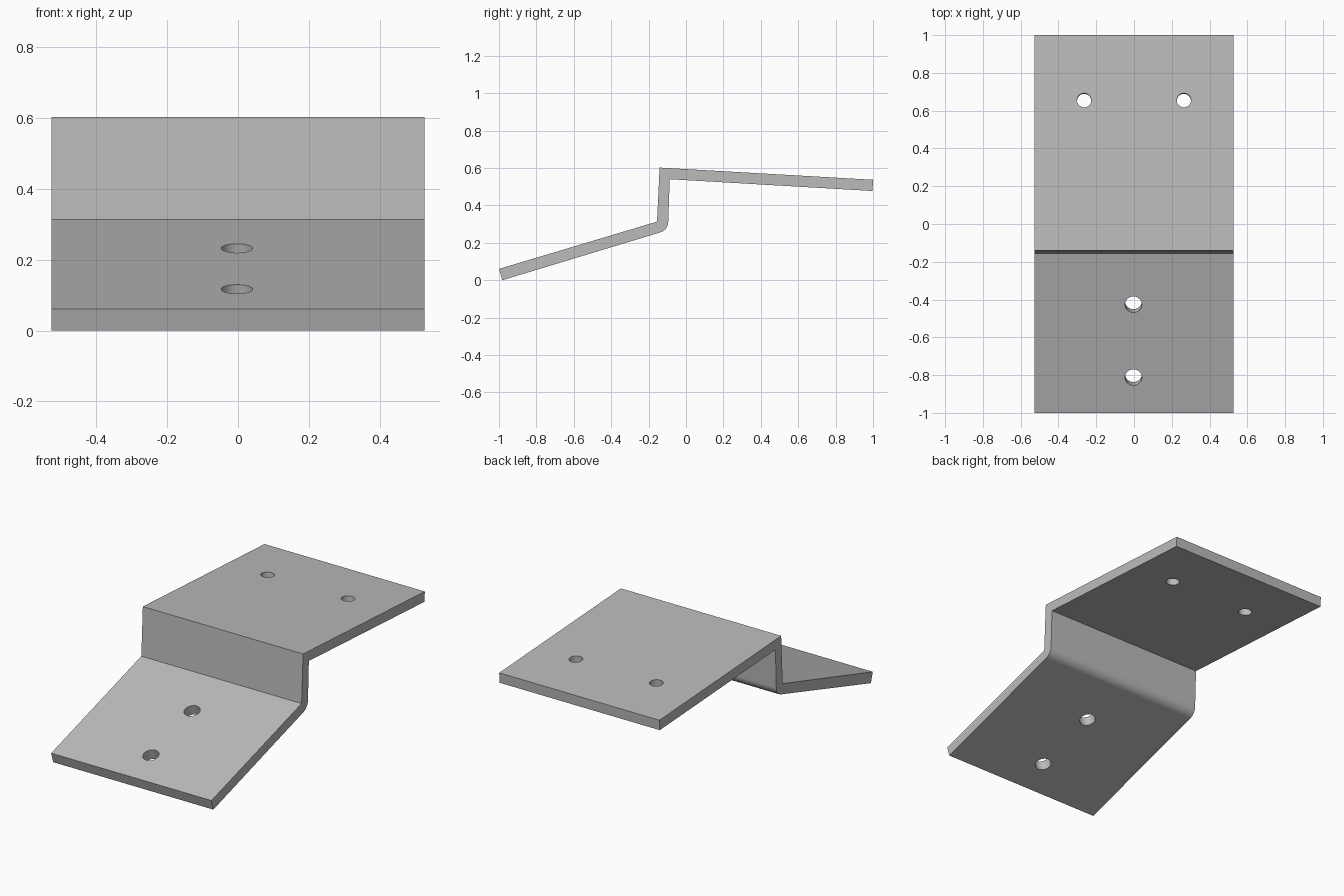
import bpy, bmesh, math
from mathutils import Vector, Matrix

cube = bpy.data.objects.get("Cube")
if cube:
    bpy.data.objects.remove(cube, do_unlink=True)

HALF_WIDTH = 0.526
THICK = 0.06

# Plain grey metal
grey = bpy.data.materials.new("grey_metal")
grey.use_nodes = True
colour = (0.5, 0.5, 0.5, 1)
grey.diffuse_color = colour
grey.node_tree.nodes["Principled BSDF"].inputs["Base Color"].default_value = colour

# Side profile (y, z): top line, then back along the underside
front_tip, step_foot = Vector((-1, 0.0605)), Vector((-0.155, 0.313))
step_top, rear_tip = Vector((-0.141, 0.602)), Vector((1, 0.537))
profile = [front_tip, step_foot, step_top, rear_tip,
           Vector((0.997, 0.477)), Vector((-0.087, 0.54))]

# Rounded outer bend under the foot of the step
slope = math.atan2(step_foot.y - front_tip.y, step_foot.x - front_tip.x)
start, end = math.radians(-3), slope - math.pi / 2
for i in range(13):
    a = start + (end - start) * i / 12
    profile.append(step_foot + THICK * Vector((math.cos(a), math.sin(a))))
profile.append(Vector((-0.982, 0)))

# Extrude the profile across the width
bm = bmesh.new()
side = bm.faces.new([bm.verts.new((-HALF_WIDTH, p.x, p.y)) for p in profile])
grown = bmesh.ops.extrude_face_region(bm, geom=[side])["geom"]
bmesh.ops.translate(bm, vec=(2 * HALF_WIDTH, 0, 0),
                    verts=[v for v in grown if isinstance(v, bmesh.types.BMVert)])
bmesh.ops.recalc_face_normals(bm, faces=bm.faces)
mesh = bpy.data.meshes.new("bent_plate")
bm.to_mesh(mesh)
bm.free()
mesh.materials.append(grey)
plate = bpy.data.objects.new("bent_plate", mesh)
bpy.context.collection.objects.link(plate)
bpy.context.view_layer.objects.active = plate
plate.select_set(True)


def drill(x, y, radius, a, b):
    """Cut a round hole square to the plate whose top runs from a to b."""
    d = b - a
    z = a.y + d.y * (y - a.x) / d.x
    bm = bmesh.new()
    bmesh.ops.create_cone(
        bm, cap_ends=True, segments=40, radius1=radius, radius2=radius, depth=0.3,
        matrix=Matrix.Translation((x, y, z)) @ Matrix.Rotation(math.atan2(d.y, d.x), 4, 'X'))
    tool_mesh = bpy.data.meshes.new("hole_cutter")
    bm.to_mesh(tool_mesh)
    bm.free()
    tool_mesh.materials.append(grey)
    tool = bpy.data.objects.new("hole_cutter", tool_mesh)
    tool.hide_render = True
    bpy.context.collection.objects.link(tool)
    cut = plate.modifiers.new("hole", 'BOOLEAN')
    cut.operation, cut.solver, cut.object = 'DIFFERENCE', 'EXACT', tool
    bpy.ops.object.modifier_apply(modifier=cut.name)
    bpy.data.objects.remove(tool, do_unlink=True)


# Two holes in line on the front plate, a pair side by side on the rear plate
for y in (-0.426, -0.812):
    drill(-0.003, y, 0.0445, front_tip, step_foot)
for x in (-0.264, 0.264):
    drill(x, 0.655, 0.0375, step_top, rear_tip)

# Smooth the bend and hole walls, keep the large faces flat
bpy.ops.object.shade_smooth_by_angle(angle=math.radians(30))
for face in plate.data.polygons:
    if face.area > 0.04:
        face.use_smooth = False
